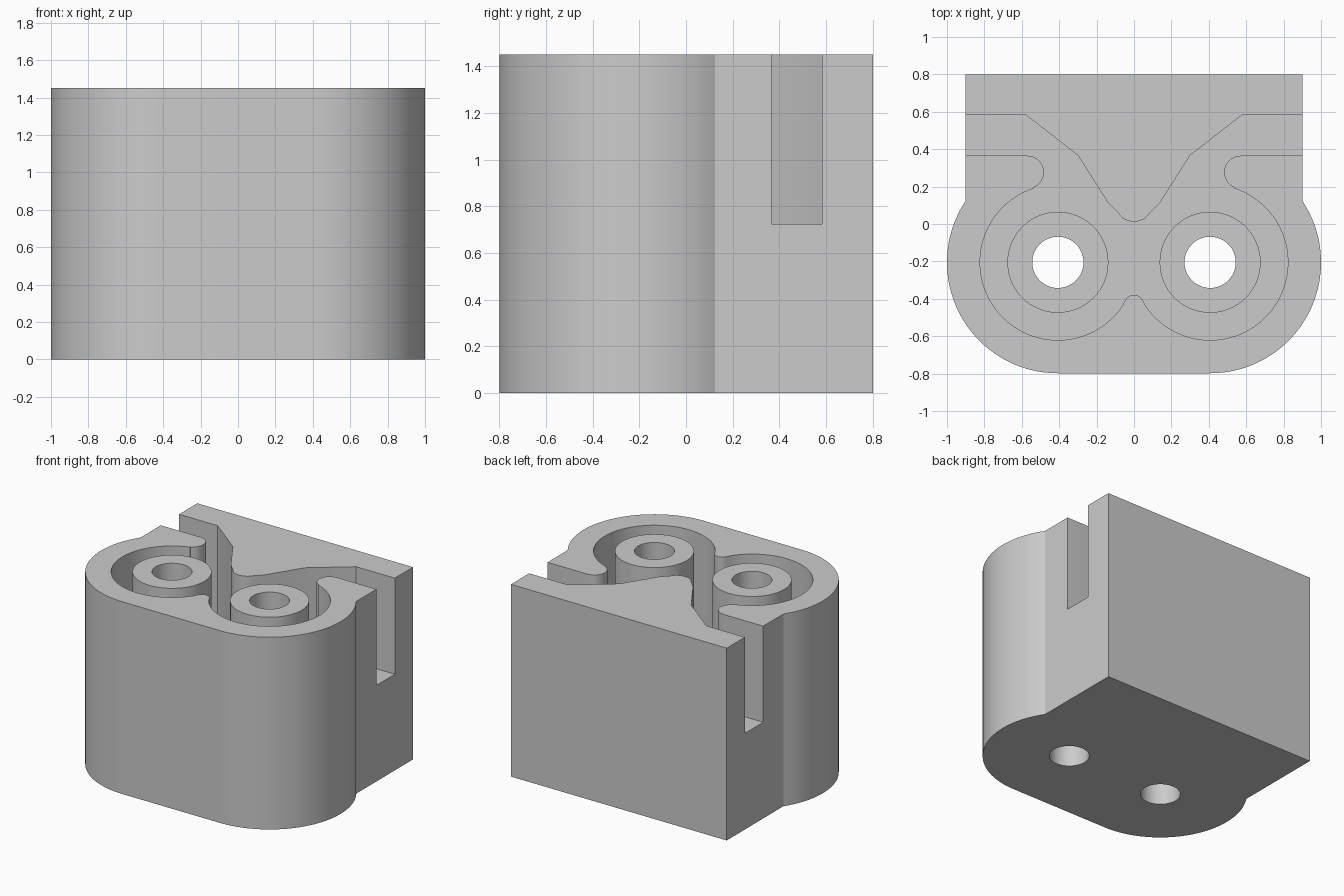
import bpy
import bmesh
from math import cos, sin, atan2, radians, pi
from mathutils import Vector

if "Cube" in bpy.data.objects:
    bpy.data.objects.remove(bpy.data.objects["Cube"], do_unlink=True)

HEIGHT, FLOOR = 1.45, 0.725
BORE_X, BORE_Y = 0.407, -0.205

grey = bpy.data.materials.new("plain grey")
grey.use_nodes = True
colour = (0.6, 0.6, 0.6, 1)
grey.diffuse_color = colour
grey.node_tree.nodes["Principled BSDF"].inputs["Base Color"].default_value = colour


def arc(cx, cy, r, start, end, steps=24):
    """Points along an arc, angles in degrees."""
    angles = [radians(start + (end - start) * i / steps) for i in range(steps + 1)]
    return [(cx + r * cos(a), cy + r * sin(a)) for a in angles]


def mirrored(half):
    """Close a right-hand half profile with its mirror image."""
    return half + [(-x, y) for x, y in reversed(half) if abs(x) > 1e-5]


def prism(name, points, z0, z1):
    """Extrude a closed outline upwards into a solid."""
    bm = bmesh.new()
    face = bm.faces.new([bm.verts.new((x, y, z0)) for x, y in points])
    top = bmesh.ops.extrude_face_region(bm, geom=[face])["geom"]
    verts = [v for v in top if isinstance(v, bmesh.types.BMVert)]
    bmesh.ops.translate(bm, verts=verts, vec=Vector((0, 0, z1 - z0)))
    bmesh.ops.recalc_face_normals(bm, faces=bm.faces)
    mesh = bpy.data.meshes.new(name)
    bm.to_mesh(mesh)
    bm.free()
    mesh.materials.append(grey)
    obj = bpy.data.objects.new(name, mesh)
    bpy.context.collection.objects.link(obj)
    return obj


def combine(target, tool, operation):
    """Apply a boolean and discard the helper solid."""
    tool.hide_render = True
    mod = target.modifiers.new("combine", "BOOLEAN")
    mod.object, mod.operation, mod.solver = tool, operation, "EXACT"
    bpy.context.view_layer.objects.active = target
    bpy.ops.object.modifier_apply(modifier=mod.name)
    bpy.data.objects.remove(tool, do_unlink=True)


# Outer block: square back with two rounded front lobes
outline = arc(BORE_X, BORE_Y, 0.593, -90, 33.8, 36) + [(0.9, 0.8)]
body = prism("housing", mirrored(outline), 0, HEIGHT)

# Open cavity: wedge at the back, side slots, rounded lips, twin lobes, front nub
wedge = [(0, 0.012), (0.03, 0.016), (0.06, 0.03), (0.09, 0.065),
         (0.14, 0.115), (0.3, 0.367), (0.578, 0.583)]
slot = [(1.1, 0.583), (1.1, 0.365)]
lip = arc(0.57, 0.277, 0.088, 90, 247, 14)
lobe_start = atan2(0.196 - BORE_Y, 0.535 - BORE_X) * 180 / pi
lobe = arc(BORE_X, BORE_Y, 0.416, lobe_start, -145, 56)
nub = [(0.05, -0.412), (0.037, -0.394), (0.02, -0.382), (0, -0.378)]
cavity = prism("cavity_cutter", mirrored(wedge + slot + lip + lobe + nub), FLOOR, HEIGHT + 0.2)
combine(body, cavity, "DIFFERENCE")

# Bored posts standing in each lobe
for side in (-1, 1):
    post = prism("post", arc(side * BORE_X, BORE_Y, 0.27, 0, 354.375, 63), FLOOR - 0.1, HEIGHT)
    combine(body, post, "UNION")
    bore = prism("bore_cutter", arc(side * BORE_X, BORE_Y, 0.137, 0, 352.5, 47), -0.2, HEIGHT + 0.2)
    combine(body, bore, "DIFFERENCE")

# Smooth the curves and keep the machined edges crisp
bpy.ops.object.select_all(action="DESELECT")
body.select_set(True)
bpy.context.view_layer.objects.active = body
bpy.ops.object.shade_smooth_by_angle(angle=radians(25))
